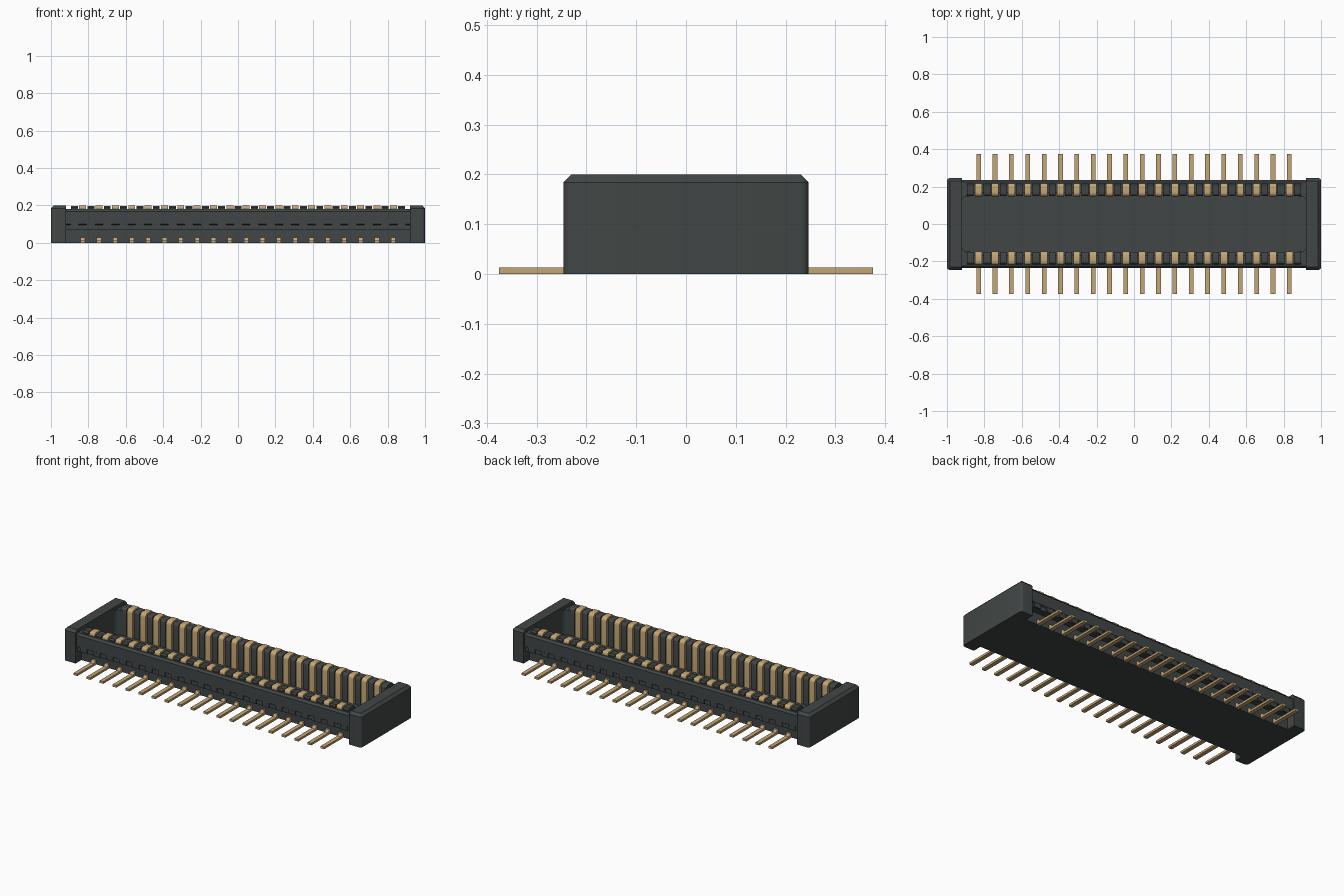
import bpy, bmesh, math

cube = bpy.data.objects.get("Cube")
if cube:
    bpy.data.objects.remove(cube, do_unlink=True)


def material(name, rgb):
    m = bpy.data.materials.new(name)
    m.use_nodes = True
    m.diffuse_color = (*rgb, 1)
    bsdf = m.node_tree.nodes["Principled BSDF"]
    bsdf.inputs["Base Color"].default_value = (*rgb, 1)
    bsdf.inputs["Roughness"].default_value = 0.6
    return m


PLASTIC = material("dark grey plastic", (0.053, 0.062, 0.061))
GOLD = material("pale gold", (0.56, 0.385, 0.175))

COUNT = 20
PITCH = 0.0874
PINS = [(i - (COUNT - 1) / 2) * PITCH for i in range(COUNT)]
GAPS = [(i - COUNT / 2) * PITCH for i in range(COUNT + 1)]


def finish(name, bm, mat):
    bmesh.ops.recalc_face_normals(bm, faces=bm.faces)
    mesh = bpy.data.meshes.new(name)
    bm.to_mesh(mesh)
    bm.free()
    mesh.materials.append(mat)
    ob = bpy.data.objects.new(name, mesh)
    bpy.context.collection.objects.link(ob)
    bpy.ops.object.select_all(action="DESELECT")
    ob.select_set(True)
    bpy.context.view_layer.objects.active = ob
    bpy.ops.object.shade_smooth_by_angle(angle=math.radians(32))
    return ob


def prism(bm, loop, shift):
    """Extrude a closed loop of 3D points by a vector."""
    face = bm.faces.new([bm.verts.new(p) for p in loop])
    new = bmesh.ops.extrude_face_region(bm, geom=[face], use_keep_orig=True)["geom"]
    bmesh.ops.translate(bm, vec=shift, verts=[v for v in new if isinstance(v, bmesh.types.BMVert)])


def row(name, profile, centres, width, mat):
    """Repeat a (y, z) profile along x, on the back and on the front."""
    for side, s in (("back", 1), ("front", -1)):
        bm = bmesh.new()
        for x in centres:
            prism(bm, [(x - width / 2, s * y, z) for y, z in profile], (width, 0, 0))
        finish(f"{side}_{name}", bm, mat)


def arc(cy, cz, r, a0, a1, n=5):
    return [(cy + r * math.cos(math.radians(a0 + (a1 - a0) * i / n)),
             cz + r * math.sin(math.radians(a0 + (a1 - a0) * i / n))) for i in range(n + 1)]


def rect(y0, y1, z0, z1):
    return [(y0, z0), (y1, z0), (y1, z1), (y0, z1)]


# Floor of the housing
bm = bmesh.new()
prism(bm, [(-0.93, -0.19, 0), (0.93, -0.19, 0), (0.93, 0.19, 0), (-0.93, 0.19, 0)], (0, 0, 0.03))
finish("housing_floor", bm, PLASTIC)

# Long walls, undercut above the solder tails
row("wall", [(0.165, 0), (0.19, 0), (0.19, 0.07), (0.228, 0.07), (0.228, 0.095),
             (0.236, 0.1), (0.236, 0.168), (0.225, 0.18), (0.165, 0.18)], [0], 1.85, PLASTIC)
row("wall_ribs", rect(0.225, 0.235, 0.072, 0.102), GAPS, 0.045, PLASTIC)

# Dividers between the contacts, with a rounded inner top edge
row("dividers", [(0.15, 0.02)] + arc(0.165, 0.181, 0.015, 180, 90, 4)
    + [(0.208, 0.196), (0.216, 0.188), (0.216, 0.17), (0.17, 0.17), (0.17, 0.02)],
    GAPS, 0.037, PLASTIC)
row("end_fillers", rect(0.148, 0.18, 0.02, 0.18), [-0.9, 0.9], 0.045, PLASTIC)

# End walls with rounded corners and a chamfered rim
for name, s in (("left_end", 1), ("right_end", -1)):
    bm = bmesh.new()
    prism(bm, [(s * 0.92, -0.246, 0), (s, -0.246, 0), (s, 0.246, 0), (s * 0.92, 0.246, 0)], (0, 0, 0.2))
    corners = [e for e in bm.edges
               if all(abs(v.co.x) > 0.99 for v in e.verts)
               and abs(e.verts[0].co.z - e.verts[1].co.z) > 0.1]
    bmesh.ops.bevel(bm, geom=corners, offset=0.016, segments=4, profile=0.5, affect="EDGES")
    rim = [e for e in bm.edges
           if all(v.co.z > 0.19 for v in e.verts)
           and any(abs(v.co.x) > 0.93 for v in e.verts)]
    bmesh.ops.bevel(bm, geom=rim, offset=0.016, segments=1, affect="EDGES")
    finish(name, bm, PLASTIC)

    # Fillets in the inner corners of the cavity
    bm = bmesh.new()
    for t in (1, -1):
        loop = [(0.925, 0.15)] + arc(0.89, 0.118, 0.031, 0, 90)
        prism(bm, [(s * x, t * y, 0.02) for x, y in loop], (0, 0, 0.16))
    finish(name + "_fillets", bm, PLASTIC)

# Contacts hooked over the long walls
row("contacts", [(0.147, 0.02)] + arc(0.168, 0.179, 0.021, 180, 90)
    + arc(0.204, 0.188, 0.012, 90, 0, 3)
    + [(0.216, 0.17), (0.168, 0.17), (0.168, 0.02)], PINS, 0.037, GOLD)

# Solder tails with a bend where they leave the housing
row("solder_tails", [(0.375, 0), (0.375, 0.013), (0.212, 0.013), (0.202, 0.028),
                     (0.18, 0.028), (0.18, 0.001), (0.2, 0)], PINS, 0.025, GOLD)
